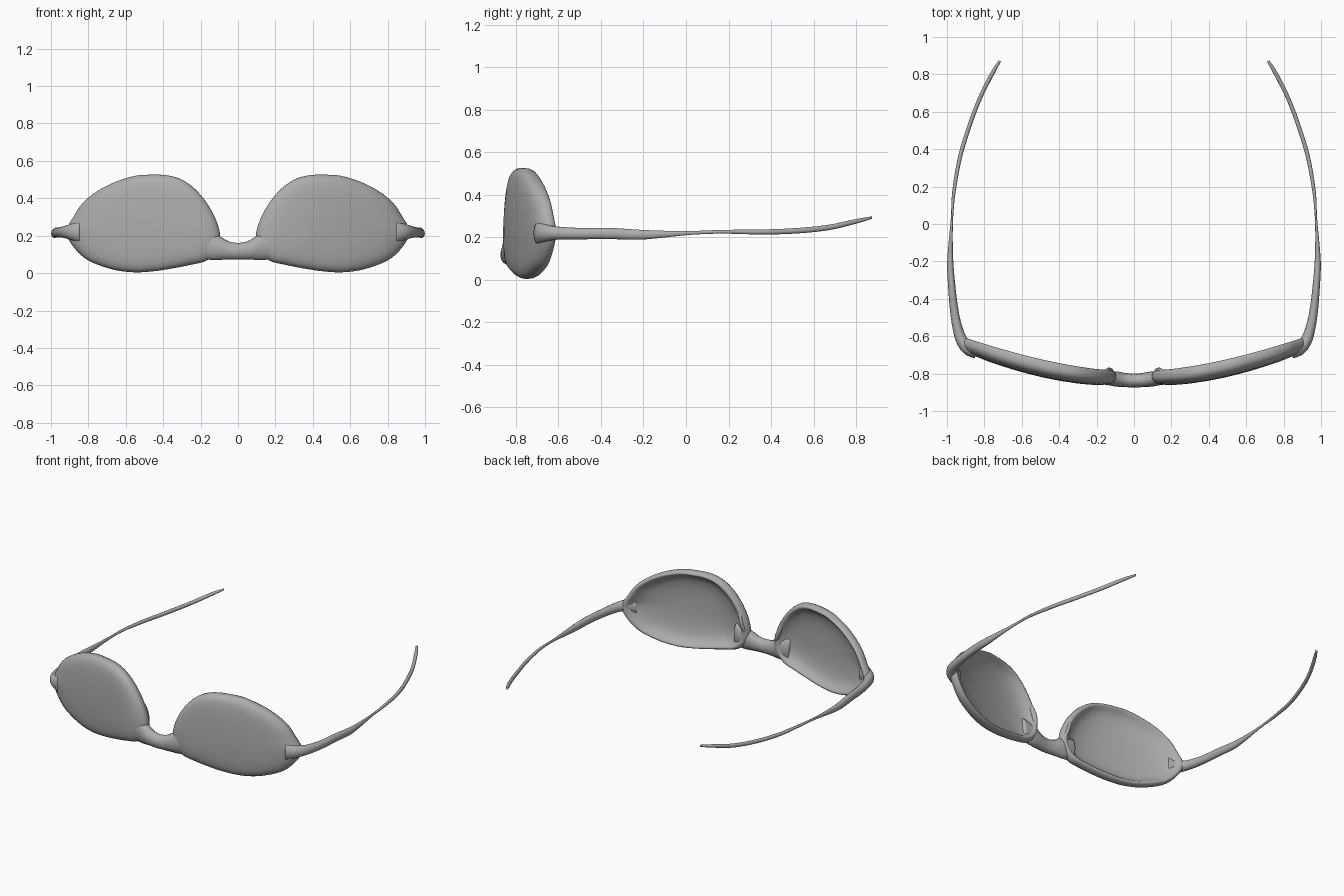
import bpy, bmesh, math
from mathutils import Vector

grey = bpy.data.materials.new("frame grey")
grey.diffuse_color = (0.42, 0.42, 0.42, 1)


def spline(points, steps, closed=False):
    """Catmull-Rom resampling of tuples of any length."""
    n = len(points)
    get = (lambda i: points[i % n]) if closed else (lambda i: points[max(0, min(n - 1, i))])
    out = []
    for i in range(n if closed else n - 1):
        a, b, c, d = (get(i + k) for k in (-1, 0, 1, 2))
        for s in range(steps):
            t = s / steps
            out.append(tuple(0.5 * (2 * q + (r - p) * t + (2 * p - 5 * q + 4 * r - u) * t * t
                                    + (3 * q - p - 3 * r + u) * t ** 3)
                             for p, q, r, u in zip(a, b, c, d)))
    if not closed:
        out.append(points[-1])
    return out


def loft(name, rings, mirror=True):
    """Skin closed rings of equal length and close both ends with a fan."""
    bm = bmesh.new()
    loops = [[bm.verts.new(p) for p in ring] for ring in rings]
    n = len(loops[0])
    for a, b in zip(loops, loops[1:]):
        for i in range(n):
            j = (i + 1) % n
            bm.faces.new((a[i], a[j], b[j], b[i]))
    for loop in (loops[0], loops[-1]):
        mid = bm.verts.new(sum((v.co for v in loop), Vector()) / n)
        for i in range(n):
            bm.faces.new((loop[i], loop[(i + 1) % n], mid))
    bmesh.ops.recalc_face_normals(bm, faces=bm.faces[:])
    mesh = bpy.data.meshes.new(name)
    bm.to_mesh(mesh)
    bm.free()
    for p in mesh.polygons:
        p.use_smooth = True
    mesh.materials.append(grey)
    ob = bpy.data.objects.new(name, mesh)
    bpy.context.collection.objects.link(ob)
    if mirror:
        ob.modifiers.new("mirror", 'MIRROR')
    return ob


def tube(name, path, sides=14, mirror=True):
    """Sweep an ellipse along (x, y, z, half width, half height) points."""
    pts = spline(path, 5)
    rings = []
    for i, p in enumerate(pts):
        a, b = pts[max(0, i - 1)], pts[min(len(pts) - 1, i + 1)]
        d = Vector((b[0] - a[0], b[1] - a[1], 0)).normalized()
        side = Vector((d.y, -d.x, 0))
        rings.append([Vector(p[:3]) + side * p[3] * math.cos(t) + Vector((0, 0, p[4] * math.sin(t)))
                      for t in (2 * math.pi * k / sides for k in range(sides))])
    return loft(name, rings, mirror)


# Lens with rounded rim: domed front, hollow back, wrapped round the face
outline = spline([(0.095, 0.20), (0.12, 0.29), (0.17, 0.38), (0.23, 0.45), (0.30, 0.50),
                  (0.38, 0.523), (0.47, 0.526), (0.55, 0.52), (0.65, 0.49), (0.75, 0.44),
                  (0.83, 0.375), (0.88, 0.30), (0.915, 0.24), (0.915, 0.20), (0.88, 0.14),
                  (0.82, 0.08), (0.75, 0.045), (0.65, 0.015), (0.55, 0.004), (0.45, 0.01),
                  (0.35, 0.025), (0.25, 0.045), (0.17, 0.066), (0.11, 0.12)], 4, True)
section = [(0.02, 0), (0.25, 0.001), (0.5, 0.004), (0.7, 0.008), (0.83, 0.014), (0.92, 0.022),
           (0.97, 0.034), (0.995, 0.047), (1, 0.058), (0.993, 0.076), (0.97, 0.09),
           (0.94, 0.095), (0.91, 0.09), (0.87, 0.075), (0.8, 0.058), (0.7, 0.045),
           (0.5, 0.035), (0.25, 0.03), (0.02, 0.029)]


def wrap(x):
    return -0.876 + 0.25 * max(0, x - 0.12) ** 1.5


rings = []
for scale, depth in section:
    ring = []
    for x, z in outline:
        px, pz = 0.5 + (x - 0.5) * scale, 0.265 + (z - 0.265) * scale
        ring.append((px, wrap(px) + depth, pz))
    rings.append(ring)
loft("lens_and_rim", rings)

# Bridge flaring into both rims
half = [(0.20, -0.822, 0.150, 0.030, 0.075), (0.13, -0.825, 0.142, 0.038, 0.074),
        (0.085, -0.83, 0.130, 0.040, 0.060), (0.05, -0.834, 0.121, 0.038, 0.050)]
centre = [(0, -0.837, 0.117, 0.037, 0.046)]
tube("bridge", half + centre + [(-p[0],) + p[1:] for p in reversed(half)], mirror=False)

# Nose pads on the inner back edge of the rims
tube("nose_pad", [(0.128, -0.80, 0.17, 0.004, 0.01), (0.127, -0.795, 0.215, 0.022, 0.03),
                  (0.140, -0.79, 0.265, 0.022, 0.04), (0.165, -0.79, 0.32, 0.004, 0.02)])

# Temples: thick at the corner, pinched midway, curving in to the tips
tube("temple", [(0.84, -0.685, 0.22, 0.035, 0.06), (0.885, -0.665, 0.22, 0.036, 0.045),
                (0.922, -0.62, 0.22, 0.031, 0.033), (0.945, -0.55, 0.218, 0.026, 0.029),
                (0.960, -0.47, 0.217, 0.023, 0.027), (0.972, -0.36, 0.218, 0.020, 0.027),
                (0.982, -0.22, 0.212, 0.017, 0.024), (0.980, -0.10, 0.215, 0.011, 0.016),
                (0.973, 0.03, 0.221, 0.006, 0.009), (0.963, 0.17, 0.226, 0.009, 0.009),
                (0.932, 0.35, 0.225, 0.011, 0.012), (0.885, 0.51, 0.230, 0.011, 0.013),
                (0.825, 0.67, 0.246, 0.011, 0.013), (0.760, 0.80, 0.275, 0.011, 0.011),
                (0.717, 0.872, 0.292, 0.007, 0.006)])
